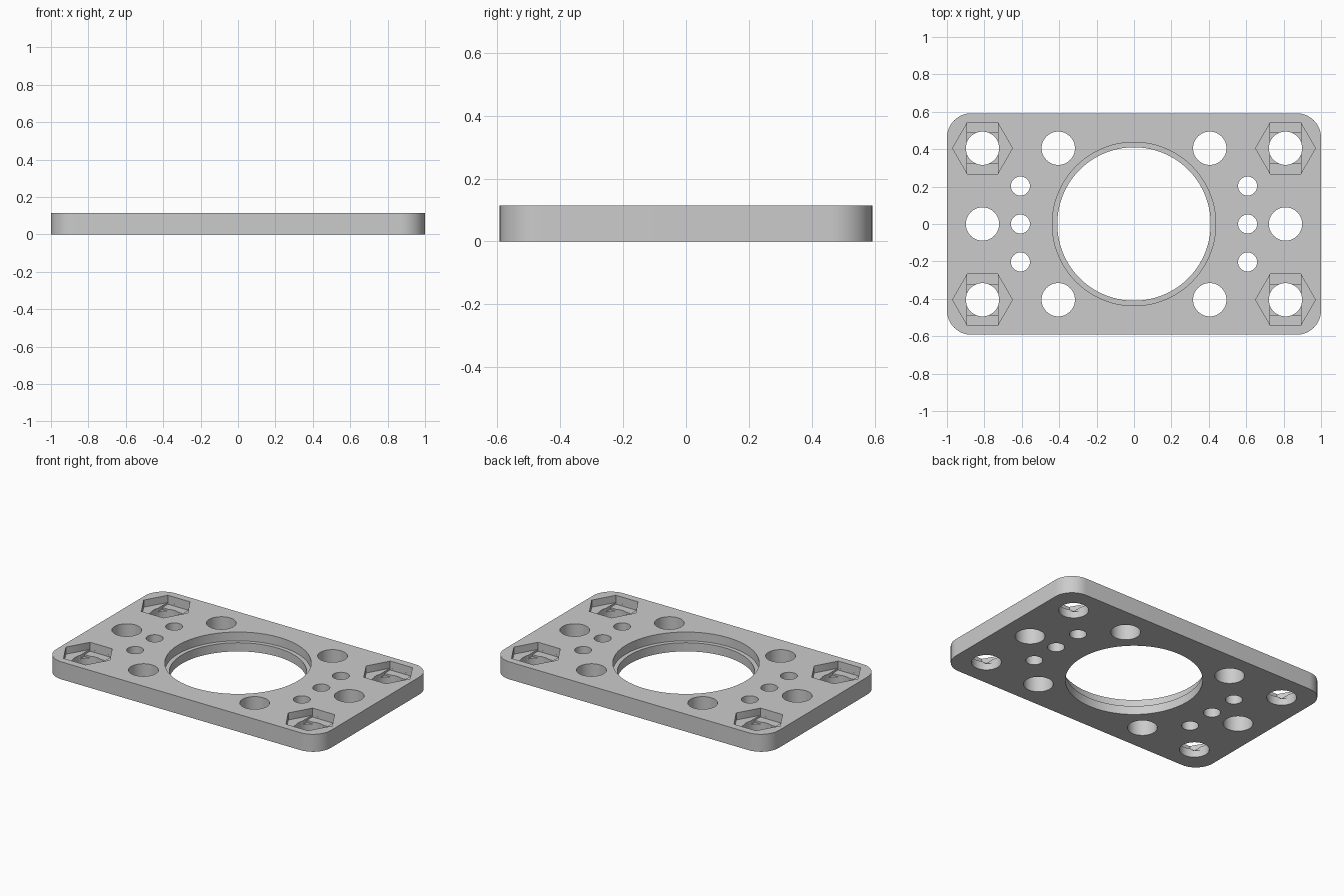
import bpy, bmesh, math

cube = bpy.data.objects.get("Cube")
if cube:
    bpy.data.objects.remove(cube, do_unlink=True)

HALF_X, HALF_Y, THICK, CORNER = 1.0, 0.592, 0.115, 0.13

grey = bpy.data.materials.new("light grey")
grey.use_nodes = True
colour = (0.6, 0.6, 0.6, 1)
grey.diffuse_color = colour
grey.node_tree.nodes["Principled BSDF"].inputs["Base Color"].default_value = colour


def circle(cx, cy, r, n, start=0.0):
    return [(cx + r * math.cos(start + math.tau * i / n),
             cy + r * math.sin(start + math.tau * i / n)) for i in range(n)]


def box(cx, cy, hx, hy):
    return [(cx - hx, cy - hy), (cx + hx, cy - hy), (cx + hx, cy + hy), (cx - hx, cy + hy)]


def prisms(name, outlines, z0, z1):
    """One object holding an extruded prism for every outline."""
    bm = bmesh.new()
    for pts in outlines:
        low = [bm.verts.new((x, y, z0)) for x, y in pts]
        high = [bm.verts.new((x, y, z1)) for x, y in pts]
        bm.faces.new(low[::-1])
        bm.faces.new(high)
        for i in range(len(pts)):
            j = (i + 1) % len(pts)
            bm.faces.new((low[i], low[j], high[j], high[i]))
    mesh = bpy.data.meshes.new(name)
    bm.to_mesh(mesh)
    bm.free()
    obj = bpy.data.objects.new(name, mesh)
    bpy.context.collection.objects.link(obj)
    mesh.materials.append(grey)
    return obj


# Plate with rounded corners
outline = []
for k, (sx, sy) in enumerate([(1, 1), (-1, 1), (-1, -1), (1, -1)]):
    for i in range(17):
        a = math.pi / 2 * (k + i / 16)
        outline.append((sx * (HALF_X - CORNER) + CORNER * math.cos(a),
                        sy * (HALF_Y - CORNER) + CORNER * math.sin(a)))
plate = prisms("mounting_plate", [outline], 0, THICK)

# Hole positions
sides = (-1, 1)
nuts = [(sx * 0.81, sy * 0.405) for sx in sides for sy in sides]
bolts = nuts + [(sx * 0.405, sy * 0.405) for sx in sides for sy in sides]
bolts += [(sx * 0.81, 0) for sx in sides]
pins = [(sx * 0.607, y) for sx in sides for y in (-0.203, 0, 0.203)]

# Through holes, central bore and its shallow counterbore
holes = [circle(x, y, 0.089, 48) for x, y in bolts]
holes += [circle(x, y, 0.051, 40) for x, y in pins]
holes.append(circle(0, 0, 0.41, 128))
cutters = [
    prisms("counterbore_cutter", [circle(0, 0, 0.437, 128)], 0.057, 0.3),
    # Hexagonal nut pockets with two stepped floors below
    prisms("hex_pocket_cutter", [circle(x, y, 0.16, 6) for x, y in nuts], 0.068, 0.3),
    prisms("slot_step_cutter", [box(x, y, 0.082, 0.1384) for x, y in nuts], 0.056, 0.25),
    prisms("square_step_cutter", [box(x, y, 0.082, 0.081) for x, y in nuts], 0.044, 0.2),
    prisms("through_hole_cutter", holes, -0.1, 0.35),
]

for cutter in cutters:
    mod = plate.modifiers.new(cutter.name, 'BOOLEAN')
    mod.operation = 'DIFFERENCE'
    mod.solver = 'EXACT'
    mod.object = cutter

# Bake the cuts and remove the cutters
bpy.context.view_layer.update()
baked = bpy.data.meshes.new_from_object(plate.evaluated_get(bpy.context.evaluated_depsgraph_get()))
plate.modifiers.clear()
plate.data = baked
for cutter in cutters:
    bpy.data.objects.remove(cutter, do_unlink=True)

bpy.ops.object.select_all(action='DESELECT')
plate.select_set(True)
bpy.context.view_layer.objects.active = plate
bpy.ops.object.shade_smooth_by_angle(angle=math.radians(30))
